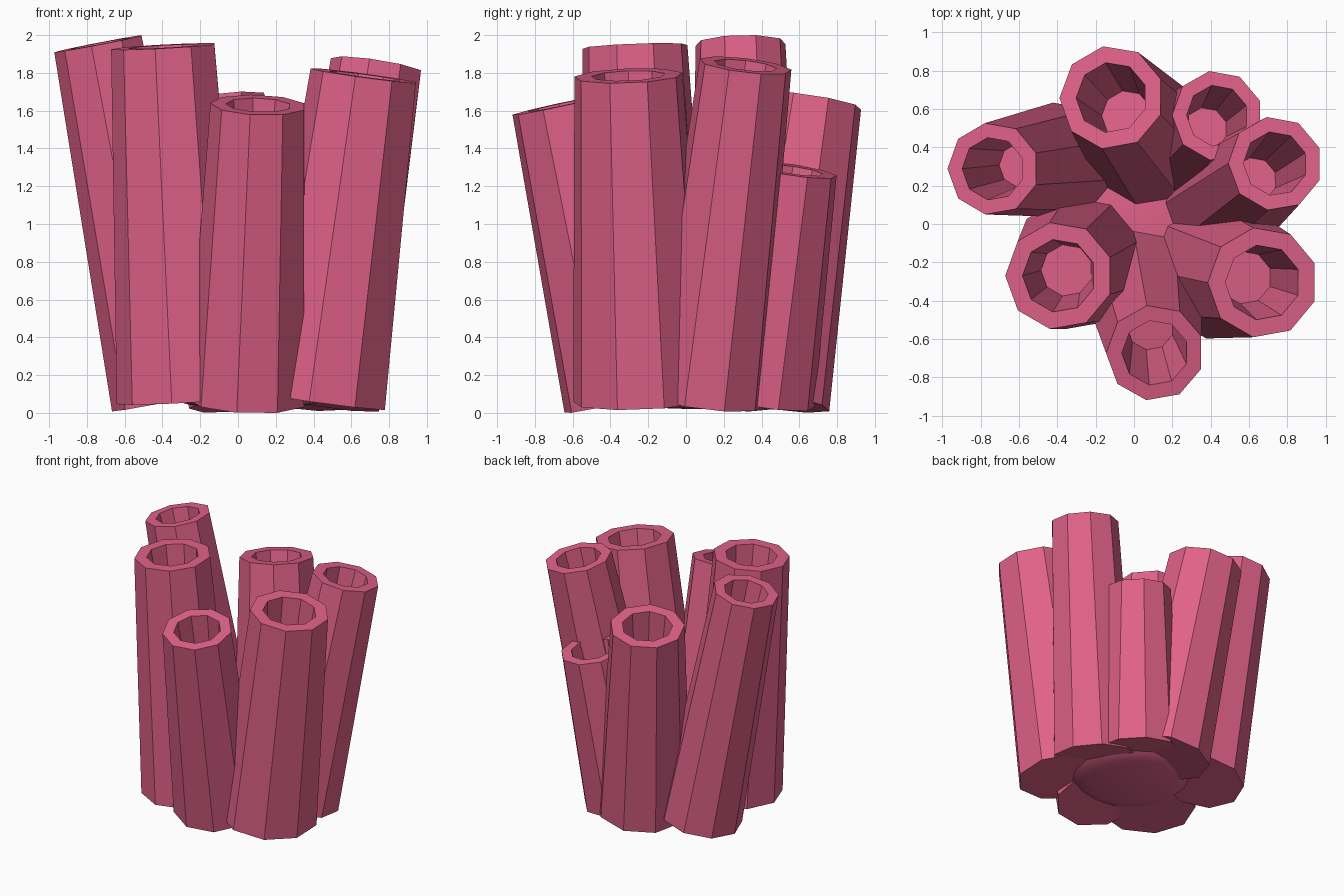
import bpy, bmesh, math
from mathutils import Vector

if "Cube" in bpy.data.objects:
    bpy.data.objects.remove(bpy.data.objects["Cube"])

SIDES = 9
pink = bpy.data.materials.new("coral_pink")
pink.diffuse_color = (0.74, 0.12, 0.25, 1)
pink.use_nodes = True
pink.node_tree.nodes["Principled BSDF"].inputs["Base Color"].default_value = pink.diffuse_color


def finish(bm, name):
    bmesh.ops.recalc_face_normals(bm, faces=bm.faces[:])
    me = bpy.data.meshes.new(name)
    bm.to_mesh(me)
    bm.free()
    me.materials.append(pink)
    ob = bpy.data.objects.new(name, me)
    bpy.context.collection.objects.link(ob)
    return ob


def tube(name, bottom, top, r):
    """Tapered nine-sided tube with a narrowing blind hole in its top."""
    a, b = Vector(bottom), Vector(top)
    turn = Vector((0, 0, 1)).rotation_difference(b - a)
    bm = bmesh.new()
    # outer foot, outer rim, inner rim, hole floor
    rings = []
    for t, rad in ((0, r * 1.25), (1, r), (1, r * 0.68), (0.6, r * 0.48)):
        ring = []
        for k in range(SIDES):
            ang = math.pi + k * math.tau / SIDES
            p = Vector((rad * math.cos(ang), rad * math.sin(ang), 0))
            ring.append(bm.verts.new(a.lerp(b, t) + turn @ p))
        rings.append(ring)
    for lo, hi in zip(rings, rings[1:]):
        for k in range(SIDES):
            n = (k + 1) % SIDES
            bm.faces.new((lo[k], lo[n], hi[n], hi[k]))
    bm.faces.new(rings[0])
    bm.faces.new(rings[-1])
    return finish(bm, name)


# Seven leaning tubes: foot x, y; rim centre x, y, z; rim radius
Z0 = 0.065
for name, fx, fy, x, y, z, r in (
    ("back_tube", 0.08, 0.425, -0.117, 0.66, 1.65, 0.274),
    ("short_tube", 0.28, 0.39, 0.435, 0.565, 1.285, 0.238),
    ("right_back_tube", 0.46, 0.10, 0.737, 0.315, 1.84, 0.248),
    ("right_front_tube", 0.44, -0.24, 0.672, -0.305, 1.785, 0.29),
    ("front_tube", 0.05, -0.335, 0.11, -0.672, 1.63, 0.256),
    ("left_front_tube", -0.29, -0.20, -0.39, -0.27, 1.94, 0.282),
    ("left_back_tube", -0.37, 0.335, -0.735, 0.288, 1.955, 0.242),
):
    tube(name, (fx, fy, Z0), (x, y, z), r)

# Low mound joining the feet
bm = bmesh.new()
bmesh.ops.create_uvsphere(bm, u_segments=16, v_segments=8, radius=1)
for v in bm.verts:
    v.co = Vector((v.co.x * 0.45 + 0.06, v.co.y * 0.45 + 0.03, v.co.z * 0.08 + 0.1))
for f in bm.faces:
    f.smooth = True
finish(bm, "base_mound")
